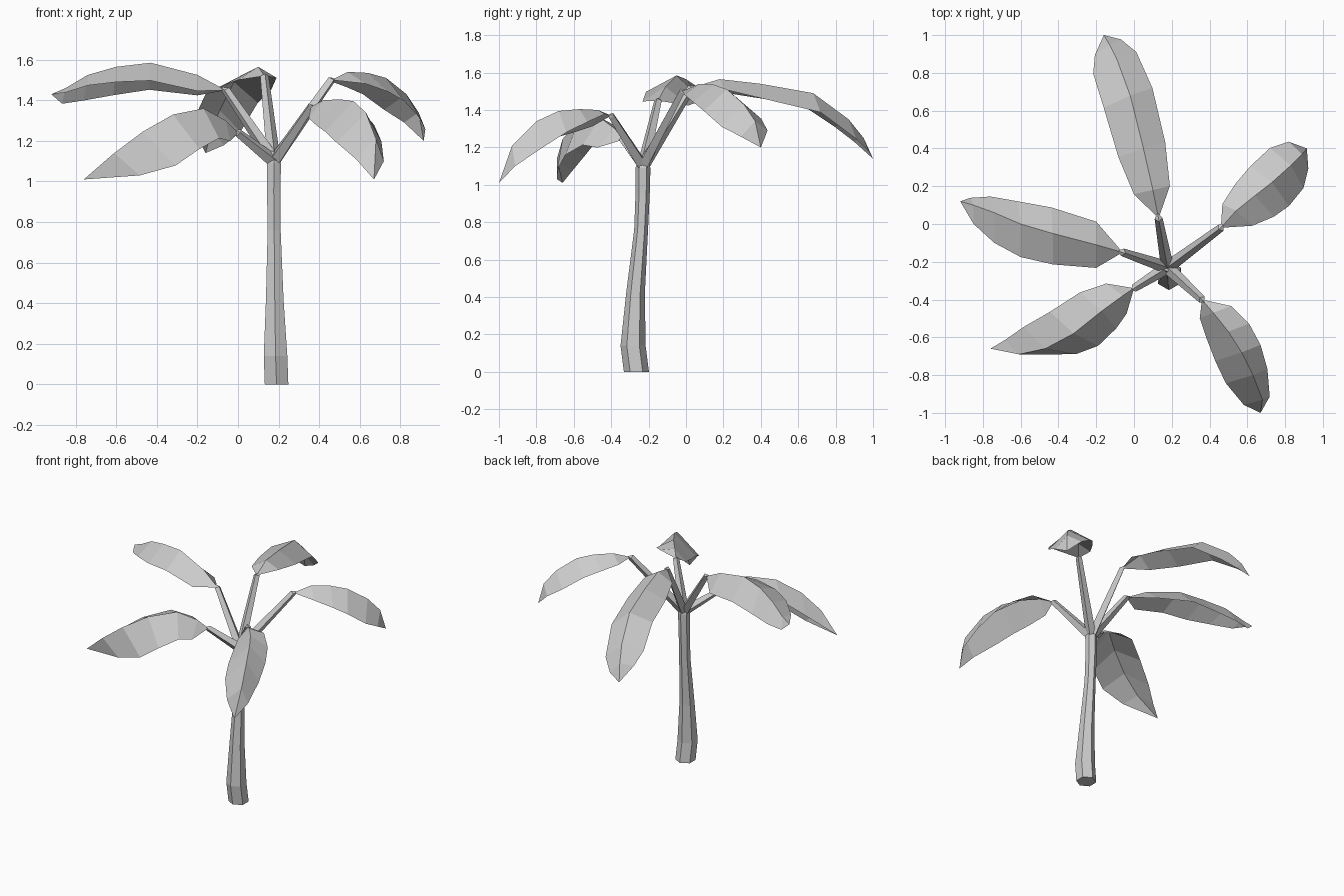
import bpy, bmesh
from math import cos, sin, pi
from mathutils import Vector, Quaternion

if "Cube" in bpy.data.objects:
    bpy.data.objects.remove(bpy.data.objects["Cube"])

CROWN = Vector((0.177, -0.23, 1.10))
PROFILE = [0.72, 0.95, 1.0, 0.9, 0.55]   # blade width from stem to tip


def finish(name, bm):
    mesh = bpy.data.meshes.new(name)
    bm.to_mesh(mesh)
    bm.free()
    obj = bpy.data.objects.new(name, mesh)
    bpy.context.collection.objects.link(obj)
    return obj


def tube(name, path, sides, rot=Quaternion()):
    """Faceted tube through (x, y, z, radius) stations."""
    bm = bmesh.new()
    rings = []
    for x, y, z, r in path:
        ring = []
        for k in range(sides):
            a = pi / 2 + 2 * pi * k / sides
            off = rot @ Vector((r * cos(a), r * sin(a), 0))
            ring.append(bm.verts.new(Vector((x, y, z)) + off))
        rings.append(ring)
    for a, b in zip(rings, rings[1:]):
        for k in range(sides):
            n = (k + 1) % sides
            bm.faces.new((a[k], a[n], b[n], b[k]))
    bm.faces.new(rings[0][::-1])
    bm.faces.new(rings[-1])
    bmesh.ops.recalc_face_normals(bm, faces=bm.faces)
    return finish(name, bm)


def leaf(name, rib, left, right):
    """Folded blade: a bent midrib with two drooping lobes, plus its stem.
    left / right give the lobe offset near the stem and near the tip."""
    bm = bmesh.new()
    mid = [bm.verts.new(p) for p in rib]
    for start, end in (left, right):
        start, end = Vector(start), Vector(end)
        edge = [bm.verts.new(mid[i + 1].co + w * start.lerp(end, i / 4))
                for i, w in enumerate(PROFILE)]
        faces = [bm.faces.new((mid[0], mid[1], edge[0]))]
        for i in range(4):
            faces.append(bm.faces.new((mid[i + 1], mid[i + 2], edge[i + 1], edge[i])))
        faces.append(bm.faces.new((mid[5], mid[6], edge[4])))
    bmesh.ops.recalc_face_normals(bm, faces=bm.faces)
    if sum(f.normal.z for f in bm.faces) < 0:
        bmesh.ops.reverse_faces(bm, faces=bm.faces)
    finish(name, bm)
    base = Vector(rib[0])
    rot = (base - CROWN).to_track_quat('Z', 'Y')
    tip = base.lerp(Vector(rib[1]), 0.15)
    tube(name + "_stem", [(*CROWN, 0.034), (*base, 0.021), (*tip, 0.006)], 4, rot)


# Trunk
tube("trunk", [(0.19, -0.265, 0, 0.067), (0.185, -0.283, 0.14, 0.067),
               (0.181, -0.27, 0.42, 0.050), (0.178, -0.24, 0.76, 0.037),
               (0.176, -0.232, 0.95, 0.038), (0.177, -0.23, 1.09, 0.040),
               (0.177, -0.23, 1.15, 0.022)], 6)

# Leaves
leaf("back_leaf",
     [(.13, .03, 1.52), (.10, .18, 1.565), (.05, .40, 1.54), (-.02, .68, 1.49),
      (-.09, .87, 1.35), (-.13, .95, 1.25), (-.16, 1.0, 1.14)],
     ((-.14, -.03, -.09), (-.14, -.10, -.03)),
     ((.125, .03, -.075), (.11, .05, -.13)))
leaf("left_leaf",
     [(-.06, -.15, 1.45), (-.20, -.11, 1.525), (-.43, -.05, 1.585), (-.60, 0, 1.565),
      (-.74, .06, 1.525), (-.85, .10, 1.46), (-.92, .12, 1.43)],
     ((0, -.17, -.11), (0, -.18, -.04)),
     ((0, .17, -.14), (-.03, .07, -.14)))
leaf("front_left_leaf",
     [(0, -.34, 1.24), (-.06, -.38, 1.30), (-.17, -.46, 1.36), (-.32, -.58, 1.33),
      (-.47, -.66, 1.245), (-.61, -.69, 1.14), (-.76, -.66, 1.01)],
     ((.03, -.13, -.14), (.23, 0, -.20)),
     ((-.12, .09, -.03), (-.13, .14, -.13)))
leaf("front_right_leaf",
     [(.36, -.40, 1.37), (.42, -.47, 1.40), (.50, -.57, 1.405), (.57, -.68, 1.395),
      (.63, -.80, 1.34), (.68, -.93, 1.21), (.67, -1.0, 1.01)],
     ((-.10, -.04, -.12), (-.18, -.05, -.18)),
     ((.13, .05, -.03), (.07, .03, -.20)))
leaf("right_leaf",
     [(.46, -.02, 1.50), (.54, .07, 1.54), (.64, .15, 1.535), (.73, .22, 1.51),
      (.83, .31, 1.43), (.89, .37, 1.34), (.915, .40, 1.20)],
     ((-.10, .05, -.07), (-.13, .12, -.09)),
     ((.12, -.11, -.08), (.06, -.14, -.15)))
